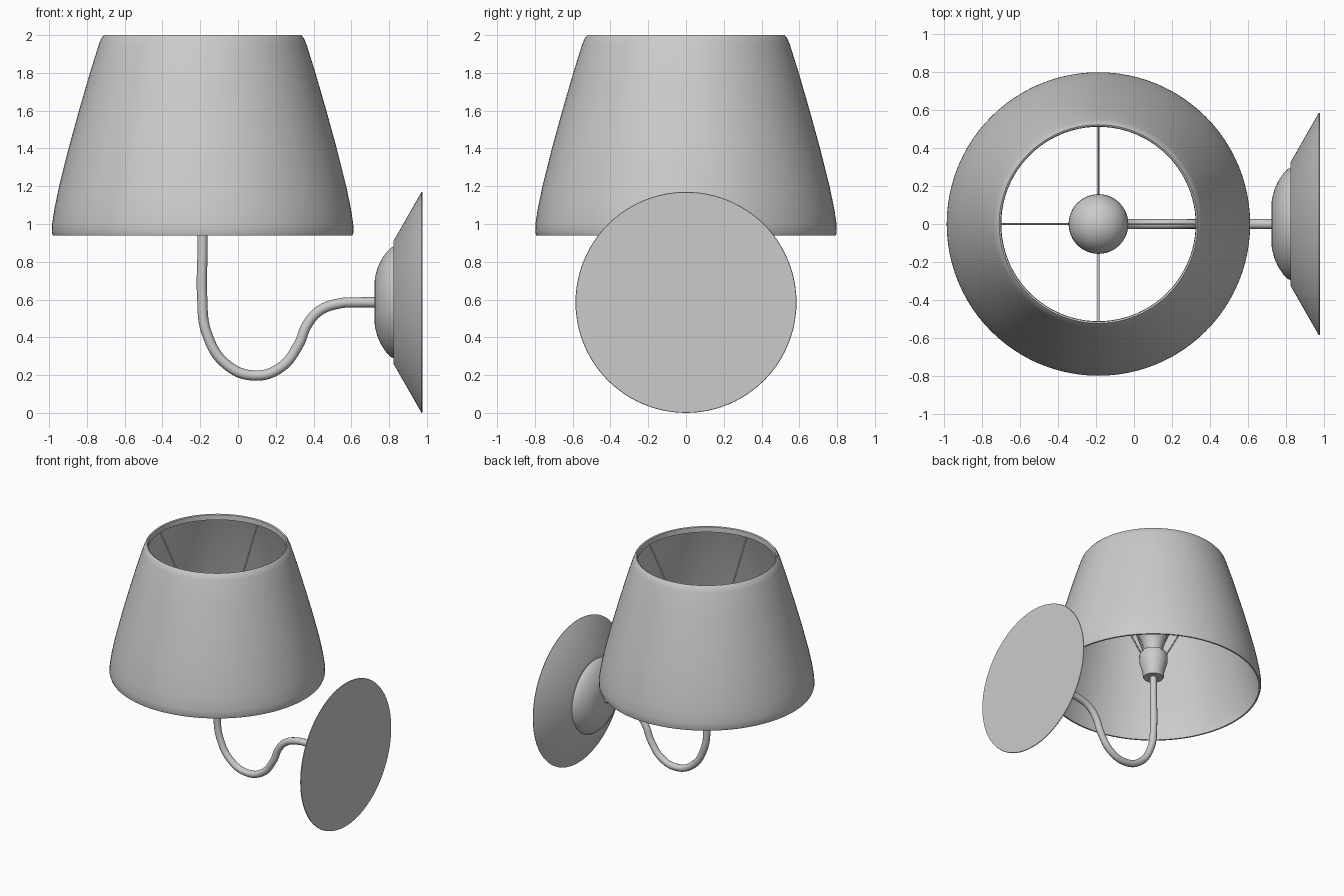
import bpy, bmesh, math
from mathutils import Matrix, Vector

if "Cube" in bpy.data.objects:
    bpy.data.objects.remove(bpy.data.objects["Cube"])

CX = -0.187      # vertical axis of shade, socket and bulb
PZ = 0.585       # height of the wall plate centre


def lathe(name, profile, matrix, steps=64, closed=False):
    """Spin (radius, height) points round local z, then place the result."""
    bm = bmesh.new()
    verts = [bm.verts.new((r, 0, h)) for r, h in profile]
    edges = [bm.edges.new(p) for p in zip(verts, verts[1:])]
    if closed:
        edges.append(bm.edges.new((verts[-1], verts[0])))
    bmesh.ops.spin(bm, geom=verts + edges, cent=(0, 0, 0), axis=(0, 0, 1),
                   angle=math.tau, steps=steps, use_merge=True)
    bmesh.ops.remove_doubles(bm, verts=bm.verts, dist=0.0002)
    bmesh.ops.recalc_face_normals(bm, faces=bm.faces)
    bm.transform(matrix)
    mesh = bpy.data.meshes.new(name)
    bm.to_mesh(mesh)
    bm.free()
    obj = bpy.data.objects.new(name, mesh)
    bpy.context.collection.objects.link(obj)
    smooth(obj)
    return obj


def smooth(obj):
    bpy.ops.object.select_all(action='DESELECT')
    obj.select_set(True)
    bpy.context.view_layer.objects.active = obj
    bpy.ops.object.shade_smooth_by_angle(angle=math.radians(35))


def tube(name, points, radius, kind='POLY'):
    """Round bar along a path, converted to a mesh."""
    curve = bpy.data.curves.new(name, 'CURVE')
    curve.dimensions = '3D'
    curve.bevel_depth = radius
    curve.bevel_resolution = 4
    curve.use_fill_caps = True
    if kind == 'BEZIER':
        spline = curve.splines.new('BEZIER')
        spline.bezier_points.add(len(points) - 1)
        for bp, p in zip(spline.bezier_points, points):
            bp.co = p
            bp.handle_left_type = bp.handle_right_type = 'AUTO'
        spline.resolution_u = 8
    else:
        spline = curve.splines.new('POLY')
        spline.points.add(len(points) - 1)
        for sp, p in zip(spline.points, points):
            sp.co = (*p, 1)
    obj = bpy.data.objects.new(name, curve)
    bpy.context.collection.objects.link(obj)
    bpy.ops.object.select_all(action='DESELECT')
    obj.select_set(True)
    bpy.context.view_layer.objects.active = obj
    bpy.ops.object.convert(target='MESH')
    smooth(bpy.context.view_layer.objects.active)


upright = Matrix.Translation((CX, 0, 0))

# Shade: thin double wall with a rolled top rim
outer = [(0.793, 0.94), (0.798, 0.955), (0.797, 1.0), (0.785, 1.08), (0.76, 1.2),
         (0.71, 1.4), (0.655, 1.6), (0.597, 1.8), (0.55, 1.95), (0.537, 1.982), (0.522, 2.0)]
inner = [(0.513, 1.995), (0.511, 1.955), (0.532, 1.95)] + \
        [(r - 0.012, z) for r, z in reversed(outer[:8])]
lathe("shade", outer + inner, upright, 96, closed=True)

# Socket cup at the top of the arm
lathe("socket", [(0, 1.02), (0.073, 1.02), (0.078, 1.03), (0.08, 1.065), (0.104, 1.15),
                 (0.105, 1.205), (0.095, 1.23), (0, 1.23)], upright, 48)

# Bulb: neck flaring into a ball
ball = [(0.157 * math.cos(math.radians(a)), 1.5 + 0.157 * math.sin(math.radians(a)))
        for a in range(-40, 91, 10)]
lathe("bulb", [(0, 1.22), (0.066, 1.22), (0.07, 1.27), (0.09, 1.33)] + ball, upright, 48)

# Four spokes from the socket up to the shade rim
for i in range(4):
    c, s = round(math.cos(i * math.pi / 2)), round(math.sin(i * math.pi / 2))
    tube(f"spoke_{i + 1}", [(CX + r * c, r * s, z) for r, z in ((0.09, 1.2), (0.515, 1.955))], 0.006)

# Swan-neck arm
path = [(-0.187, 1.05), (-0.188, 0.85), (-0.19, 0.62), (-0.165, 0.42), (-0.06, 0.255),
        (0.087, 0.198), (0.225, 0.24), (0.32, 0.36), (0.365, 0.465), (0.43, 0.54),
        (0.54, 0.58), (0.64, PZ), (0.78, PZ)]
tube("arm", [(x, 0, z) for x, z in path], 0.027, 'BEZIER')

# Wall plate: domed boss, step, sloping flange and flat back (local z points to -x)
plate = [(0, 0.725), (0.04, 0.722), (0.1, 0.722), (0.135, 0.726), (0.18, 0.738), (0.225, 0.758),
         (0.265, 0.785), (0.29, 0.81), (0.296, 0.823), (0.325, 0.823), (0.585, 0.972),
         (0.583, 0.977), (0, 0.977)]
sideways = Matrix.Translation((0, 0, PZ)) @ Matrix.Rotation(-math.pi / 2, 4, 'Y')
lathe("wall_plate", [(r, -x) for r, x in plate], sideways, 96)
